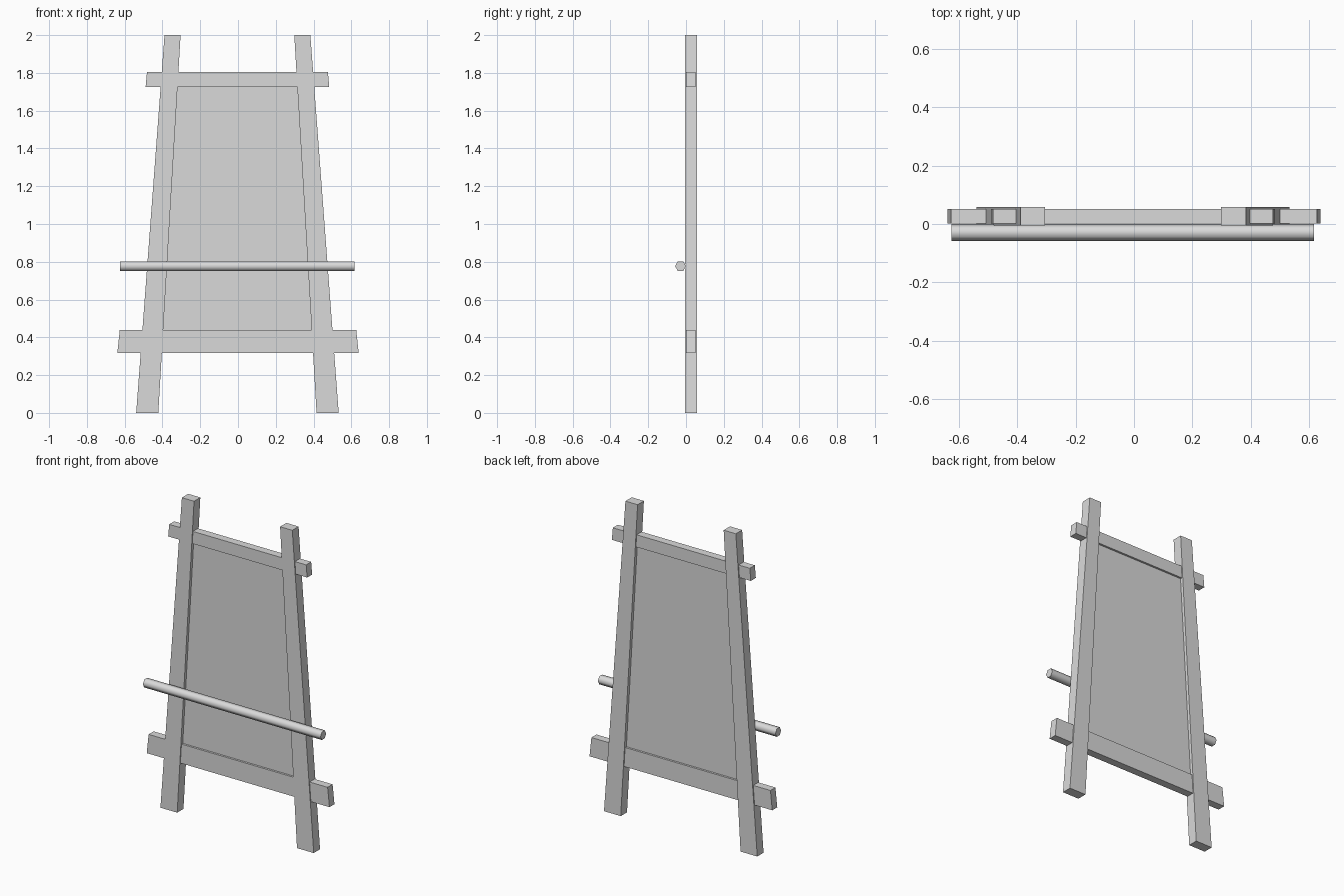
import bpy
import bmesh
from math import pi, radians

cube = bpy.data.objects.get("Cube")
if cube:
    bpy.data.objects.remove(cube, do_unlink=True)

# Single plain grey finish
GREY = (0.7, 0.7, 0.7, 1.0)
grey = bpy.data.materials.new("plain_grey")
grey.use_nodes = True
grey.diffuse_color = GREY
grey.node_tree.nodes["Principled BSDF"].inputs["Base Color"].default_value = GREY

CENTRE = -0.003


def board(name, low, high, z_low, z_high, y_front, y_back):
    """Tapered board: low and high are the (left, right) x limits at its two heights."""
    outline = [(low[0], z_low), (low[1], z_low), (high[1], z_high), (high[0], z_high)]
    bm = bmesh.new()
    face = bm.faces.new([bm.verts.new((x, y_front, z)) for x, z in outline])
    extruded = bmesh.ops.extrude_face_region(bm, geom=[face])["geom"]
    moved = [v for v in extruded if isinstance(v, bmesh.types.BMVert)]
    bmesh.ops.translate(bm, vec=(0, y_back - y_front, 0), verts=moved)
    bmesh.ops.recalc_face_normals(bm, faces=bm.faces)
    mesh = bpy.data.meshes.new(name)
    bm.to_mesh(mesh)
    bm.free()
    mesh.materials.append(grey)
    obj = bpy.data.objects.new(name, mesh)
    bpy.context.collection.objects.link(obj)
    return obj


def span(half, centre=CENTRE):
    return (centre - half, centre + half)


# Leaning side posts
for side, sign in (("left", 1), ("right", -1)):
    low = [CENTRE + sign * x for x in (0.419, 0.536)]
    high = [CENTRE + sign * x for x in (0.301, 0.386)]
    board(side + "_post", low, high, 0, 2, -0.005, 0.058)

# Cross rails with slanted ends
board("lower_rail", span(0.639, 0), span(0.626, 0), 0.316, 0.438, 0.001, 0.051)
board("upper_rail", span(0.486), span(0.479), 1.726, 1.804, 0.001, 0.051)

# Recessed panel, tucked slightly into the frame
board("back_panel", span(0.405), span(0.325), 0.42, 1.74, 0.014, 0.038)

# Hexagonal rod across the front
bpy.ops.mesh.primitive_cylinder_add(
    vertices=6, radius=0.029, depth=1.242,
    location=(CENTRE - 0.001, -0.029, 0.777), rotation=(0, pi / 2, 0))
rod = bpy.context.object
rod.name = "front_rod"
rod.data.materials.append(grey)
bpy.ops.object.shade_smooth_by_angle(angle=radians(65))
